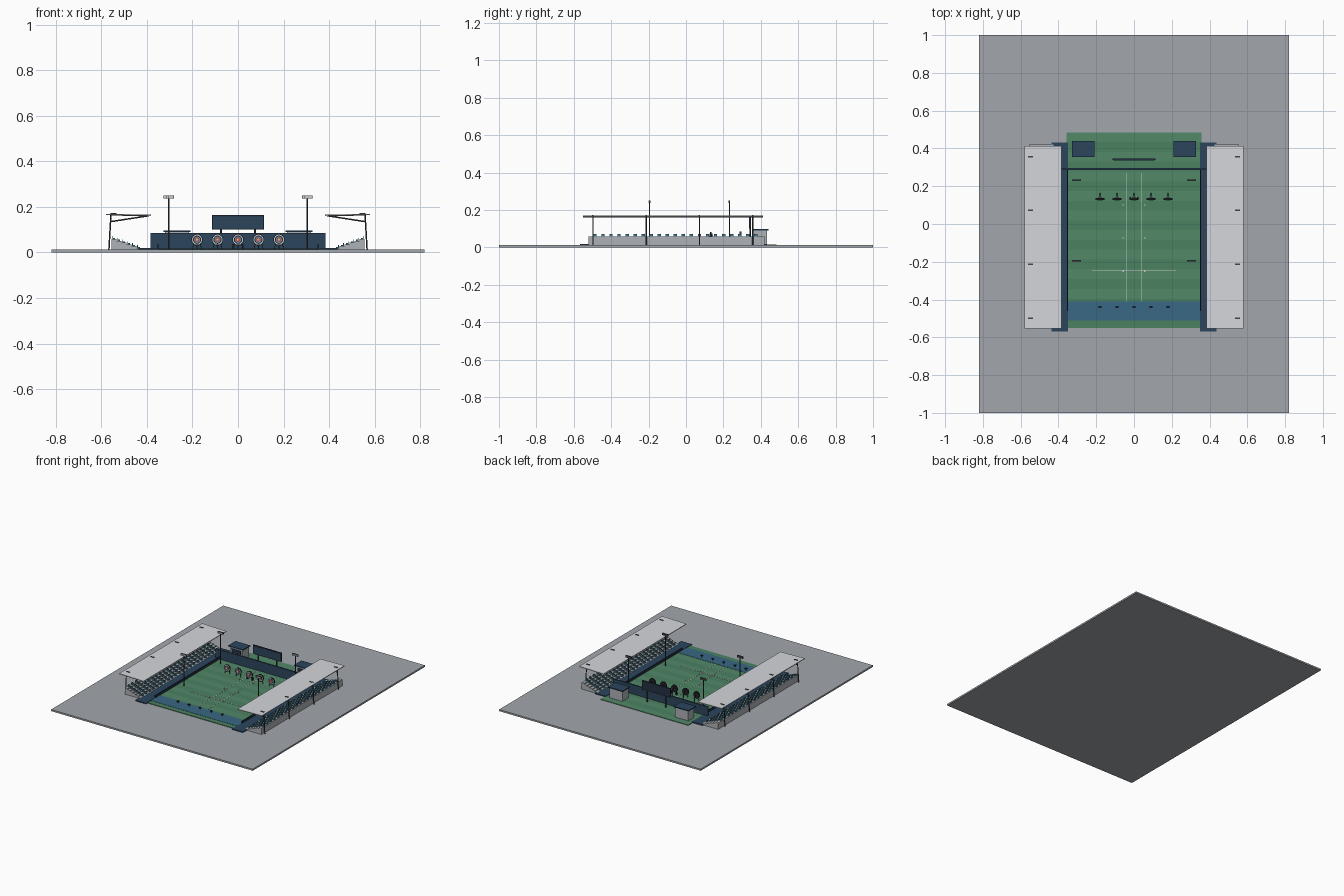
import bpy, bmesh, math
from mathutils import Matrix, Vector

if "Cube" in bpy.data.objects:
    bpy.data.objects.remove(bpy.data.objects["Cube"])

MATS = {}
COL = {
    "paving": (0.36, 0.38, 0.41), "grass_a": (0.07, 0.22, 0.12), "grass_b": (0.085, 0.25, 0.14),
    "navy": (0.025, 0.06, 0.11), "dark_navy": (0.018, 0.03, 0.055), "blue": (0.04, 0.14, 0.23),
    "roof": (0.66, 0.68, 0.71), "steel": (0.05, 0.06, 0.07), "white": (0.85, 0.87, 0.87),
    "concrete": (0.42, 0.44, 0.47), "seat": (0.05, 0.2, 0.3), "red": (0.65, 0.05, 0.05),
    "yellow": (0.8, 0.6, 0.08), "ring_blue": (0.08, 0.3, 0.55), "black": (0.02, 0.02, 0.025),
}


def mat(name):
    if name not in MATS:
        m = bpy.data.materials.new(name)
        m.diffuse_color = (*COL[name], 1)
        m.use_nodes = True
        m.node_tree.nodes["Principled BSDF"].inputs["Base Color"].default_value = m.diffuse_color
        MATS[name] = m
    return MATS[name]


def finish(bm, name, color):
    bmesh.ops.recalc_face_normals(bm, faces=bm.faces)
    me = bpy.data.meshes.new(name)
    bm.to_mesh(me)
    bm.free()
    ob = bpy.data.objects.new(name, me)
    bpy.context.collection.objects.link(ob)
    me.materials.append(mat(color))
    return ob


def boxes(name, color, spans):
    """One object from boxes given as (x0, x1, y0, y1, z0, z1)."""
    bm = bmesh.new()
    for x0, x1, y0, y1, z0, z1 in spans:
        m = Matrix.Translation(((x0 + x1) / 2, (y0 + y1) / 2, (z0 + z1) / 2))
        m = m @ Matrix.Diagonal((abs(x1 - x0), abs(y1 - y0), abs(z1 - z0), 1))
        bmesh.ops.create_cube(bm, size=1, matrix=m)
    return finish(bm, name, color)


def rods(name, color, ends, r, sides=8):
    """One object from rods given as pairs of end points."""
    bm = bmesh.new()
    for a, b in ends:
        a, b = Vector(a), Vector(b)
        d = b - a
        m = Matrix.Translation((a + b) / 2) @ d.to_track_quat('Z', 'Y').to_matrix().to_4x4()
        bmesh.ops.create_cone(bm, cap_ends=True, segments=sides, radius1=r, radius2=r,
                              depth=d.length, matrix=m)
    return finish(bm, name, color)


def extrude_y(name, color, profile, y0, y1):
    bm = bmesh.new()
    f = bm.faces.new([bm.verts.new((x, y0, z)) for x, z in profile])
    g = bmesh.ops.extrude_face_region(bm, geom=[f])
    bmesh.ops.translate(bm, vec=(0, y1 - y0, 0),
                        verts=[v for v in g["geom"] if isinstance(v, bmesh.types.BMVert)])
    return finish(bm, name, color)


G = 0.012   # top of paving
F = 0.016   # top of pitch

# ground and striped pitch
boxes("paving_slab", "paving", [(-.82, .82, -1, 1, 0, G)])
n, y0, y1 = 20, -0.55, 0.485
w = (y1 - y0) / n
for k, c in enumerate(("grass_a", "grass_b")):
    boxes("grass_stripes_" + "ab"[k], c,
          [(-.357, .357, y0 + i * w, y0 + (i + 1) * w, G - .004, F) for i in range(k, n, 2)])

# shooting zone and field lines
boxes("shooting_zone", "blue", [(-.36, .36, -.512, -.41, G, F + .0015)])
boxes("field_lines", "white",
      [(s * .04 - .0015, s * .04 + .0015, -.41, .27, F - .001, F + .001) for s in (-1, 1)]
      + [(-.222, .222, -.247, -.244, F - .001, F + .0012)])

# back wall and scoreboard
boxes("back_wall", "navy", [(-.385, .385, .287, .297, G, .085)])
boxes("scoreboard", "dark_navy", [(-.115, .115, .338, .347, .1, .165)])
boxes("scoreboard_screen", "navy", [(-.109, .109, .3365, .339, .106, .159)])
rods("scoreboard_posts", "steel", [((s * .075, .343, F), (s * .075, .343, .12)) for s in (-1, 1)], .004)

# booths behind the wall
boxes("booth_walls", "concrete", [(s * .215, s * .32, .362, .432, F, .09) for s in (-1, 1)])
boxes("booth_windows", "dark_navy", [(s * .23, s * .305, .360, .364, .05, .08) for s in (-1, 1)])
boxes("booth_roofs", "navy", [(s * .208, s * .328, .355, .44, .09, .097) for s in (-1, 1)])

# targets: straw butt, coloured rings and easel legs
TY, TZ = 0.128, 0.056
targets = [-.18, -.09, 0, .09, .18]


def discs(name, color, r, ya, yb, xs):
    return rods(name, color, [((x, ya, TZ), (x, yb, TZ)) for x in xs], r, 24)


discs("target_butts", "black", .025, TY, TY + .009, targets)
for i, (name, c, r) in enumerate([("white", "white", .0225), ("black", "black", .018), ("blue", "ring_blue", .0138),
                                  ("red", "red", .0095), ("gold", "yellow", .0045)]):
    discs("target_ring_" + name, c, r, TY - .0008 * (i + 1), TY + .001, targets)
legs = []
for x in targets:
    legs += [((x + s * .02, TY + .005, F), (x + s * .006, TY + .011, .075)) for s in (-1, 1)]
    legs.append(((x, TY + .035, F), (x, TY + .011, .07)))
rods("target_legs", "steel", legs, .0018, 6)

# small equipment on the pitch
rods("equipment_stands", "steel", [((x, -.44, F), (x, -.44, .032)) for x in targets], .0025, 6)
boxes("equipment_boxes", "dark_navy", [(x - .007, x + .007, -.446, -.434, .028, .034) for x in targets])
boxes("lane_markers", "white", [(s * .057 - .003, s * .057 + .003, y - .003, y + .003, F, .021)
                                for s in (-1, 1) for y in (-.25, -.075, .1)])
boxes("centre_timers", "black", [(s * .021 - .004, s * .021 + .004, .136, .144, F, .038) for s in (-1, 1)])

# floodlights
poles, heads, lenses = [], [], []
for s in (-1, 1):
    for y in (-.195, .232):
        x = s * .304
        poles.append(((x, y, F), (x, y, .24)))
        heads.append((x - .023, x + .023, y - .004, y + .004, .236, .251))
        lenses += [(x - .021 + i * .0105, x - .0115 + i * .0105, y - .0055, y - .003, z, z + .0055)
                   for i in range(4) for z in (.2375, .244)]
rods("floodlight_poles", "steel", poles, .003)
boxes("floodlight_heads", "steel", heads)
boxes("floodlight_lenses", "white", lenses)

# grandstands on both sides
ROWS, SX, SZ, DX, DZ = 6, .425, .02, .0217, .0078
for s, side in ((-1, "left"), (1, "right")):
    boxes(side + "_walkway", "navy", [(s * .35, s * .437, -.568, .432, G - .002, .019)])
    boxes(side + "_barrier", "dark_navy", [(s * .350, s * .356, -.46, .29, G, .034)])

    # stepped terrace
    prof = [(s * SX, G)]
    for i in range(ROWS):
        z = SZ + i * DZ
        prof += [(s * (SX + i * DX), z), (s * (SX + (i + 1) * DX), z)]
    prof.append((s * (SX + ROWS * DX), G))
    extrude_y(side + "_terrace", "concrete", prof, -.52, .42)

    # rows of seats
    seats = []
    for i in range(ROWS):
        x, z = SX + i * DX, SZ + i * DZ
        for j in range(21):
            y = -.487 + j * .043
            seats.append((s * (x + .006), s * (x + .017), y - .009, y + .009, z, z + .005))
            seats.append((s * (x + .015), s * (x + .018), y - .009, y + .009, z, z + .013))
    boxes(side + "_seats", "seat", seats)

    # roof, columns and braces
    extrude_y(side + "_roof", "roof", [(s * .383, .161), (s * .383, .166), (s * .58, .170), (s * .58, .165)],
              -.552, .412)
    frame = []
    for y in (-.498, -.213, .072, .357):
        frame += [((s * .567, y, G), (s * .558, y, .168)), ((s * .562, y, .166), (s * .39, y, .161)),
                  ((s * .561, y, .135), (s * .40, y, .16))]
    rods(side + "_roof_frame", "steel", frame, .0032)
    boxes(side + "_column_caps", "steel", [(s * .534, s * .56, y - .004, y + .004, .164, .173)
                                           for y in (-.498, -.213, .072, .357)])
